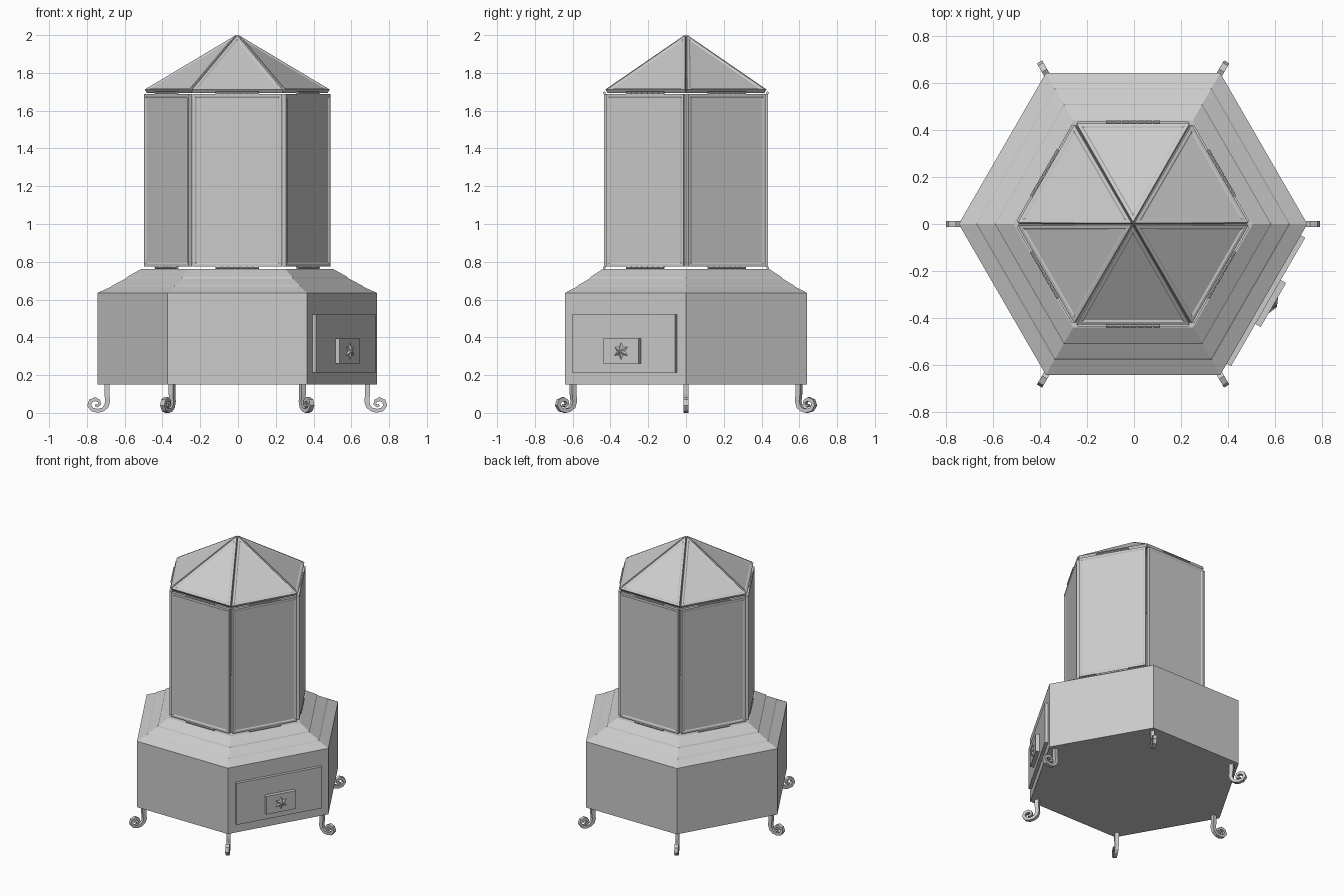
import bpy, bmesh, math
from mathutils import Vector, Matrix

if "Cube" in bpy.data.objects:
    bpy.data.objects.remove(bpy.data.objects["Cube"])

CX = -0.004  # slight offset of the body, balancing the door


def finish(bm, name, mat=None):
    if mat is not None:
        bm.transform(mat)
    bmesh.ops.recalc_face_normals(bm, faces=bm.faces)
    me = bpy.data.meshes.new(name)
    bm.to_mesh(me)
    bm.free()
    ob = bpy.data.objects.new(name, me)
    bpy.context.collection.objects.link(ob)
    return ob


def side(i, half=0.5):
    """Frame for hexagon side i: x = sideways, y = outward, z = up."""
    a = math.radians(60 * (i + half))
    return Matrix.Translation((CX, 0, 0)) @ Matrix.Rotation(a - math.pi / 2, 4, 'Z')


def box(bm, lo, hi):
    c = [(a + b) / 2 for a, b in zip(lo, hi)]
    s = [b - a for a, b in zip(lo, hi)]
    bmesh.ops.create_cube(bm, size=1, matrix=Matrix.Translation(c) @ Matrix.Diagonal((*s, 1)))


def bridge(bm, a, b):
    n = len(a)
    for i in range(n):
        bm.faces.new((a[i], a[(i + 1) % n], b[(i + 1) % n], b[i]))


def inset(pts, d):
    """Shrink a convex counter-clockwise 2D polygon by d."""
    out = []
    for i, p in enumerate(pts):
        u = (p - pts[i - 1]).normalized()
        v = (pts[(i + 1) % len(pts)] - p).normalized()
        n1, n2 = Vector((-u.y, u.x)), Vector((-v.y, v.x))
        out.append(p + (n1 + n2) * d / (1 + n1.dot(n2)))
    return out


def framed_panel(name, outline, thick, mat):
    """Frame with stepped inner edge and a pane recessed on both faces."""
    pts = [Vector(p) for p in outline]
    bm = bmesh.new()
    loops = []
    for d, y in ((0.020, -0.30), (0.013, -0.5), (0, -0.5), (0, 0.5), (0.013, 0.5), (0.020, 0.30)):
        loops.append([bm.verts.new((p.x, y * thick, p.y)) for p in inset(pts, d)])
    for a, b in zip(loops, loops[1:]):
        bridge(bm, a, b)
    bm.faces.new(loops[0])
    bm.faces.new(loops[-1])
    return finish(bm, name, mat)


# Hexagonal base with stepped, sloping shoulders
bm = bmesh.new()
rings = []
for r, z in ((0.74, 0.15), (0.74, 0.635), (0.667, 0.668), (0.66, 0.675),
             (0.588, 0.712), (0.583, 0.720), (0.508, 0.762)):
    rings.append([bm.verts.new((r * math.cos(k * math.pi / 3), r * math.sin(k * math.pi / 3), z))
                  for k in range(6)])
for a, b in zip(rings, rings[1:]):
    bridge(bm, a, b)
bm.faces.new(rings[0])
bm.faces.new(rings[-1])
finish(bm, "hexagonal_base", Matrix.Translation((CX, 0, 0)))

# Tower walls, roof panels and hinges on each of the six sides
T = 0.022
slope_base, slope_top = Vector((0, 0.427, 1.712)), Vector((0, 0.008, 2.0))
up = (slope_top - slope_base).normalized()
normal = Vector((0, up.z, -up.y))
roof = Matrix((Vector((1, 0, 0)), normal, up)).transposed().to_4x4()
roof.translation = slope_base - normal * T / 2
length = (slope_top - slope_base).length
for i in range(6):
    w = 0.236
    framed_panel(f"wall_panel_{i}", [(-w, 0.775), (w, 0.775), (w, 1.687), (-w, 1.687)], T,
                 side(i) @ Matrix.Translation((0, 0.435 - T / 2, 0)))
    framed_panel(f"roof_panel_{i}", [(-0.24, 0), (0.24, 0), (0, length)], T, side(i) @ roof)
    for label, z in (("lower", 0.769), ("upper", 1.694)):
        bm = bmesh.new()
        for k in range(7):
            bmesh.ops.create_cone(
                bm, cap_ends=True, segments=8, radius1=0.0075, radius2=0.0075, depth=0.030,
                matrix=Matrix.Translation((-0.099 + k * 0.033, 0.432, z)) @ Matrix.Rotation(math.pi / 2, 4, 'Y'))
        box(bm, (-0.112, 0.425, z - 0.004), (0.112, 0.434, z + 0.004))
        finish(bm, f"{label}_hinge_{i}", side(i))

# Scroll legs at the six corners
path = [Vector(p) for p in (
    (0.69, 0.155), (0.69, 0.10), (0.686, 0.06), (0.694, 0.034), (0.713, 0.017), (0.74, 0.011),
    (0.768, 0.018), (0.784, 0.040), (0.776, 0.063), (0.752, 0.073), (0.732, 0.063),
    (0.728, 0.046), (0.741, 0.036), (0.752, 0.042))]
for i in range(6):
    bm = bmesh.new()
    sections = []
    for k, p in enumerate(path):
        t = (path[min(k + 1, len(path) - 1)] - path[max(k - 1, 0)]).normalized()
        h = 0.014 - 0.0075 * k / (len(path) - 1)
        if 3 < k < 10:
            h = 0.0105
        n = Vector((-t.y, t.x)) * h
        sections.append([bm.verts.new((s, q.x, q.y)) for s, q in (
            (-0.013, p - n), (0.013, p - n), (0.013, p + n), (-0.013, p + n))])
    for a, b in zip(sections, sections[1:]):
        bridge(bm, a, b)
    bm.faces.new(sections[0])
    bm.faces.new(sections[-1])
    finish(bm, f"scroll_leg_{i}", side(i, 0))

# Door and smaller hatch on the front-right face
door_frame = side(-1)
bm = bmesh.new()
box(bm, (-0.315, 0.635, 0.215), (0.315, 0.662, 0.52))
finish(bm, "door", door_frame)
bm = bmesh.new()
box(bm, (-0.108, 0.655, 0.262), (0.108, 0.688, 0.395))
finish(bm, "door_hatch", door_frame)

# Six-pointed faceted star handle
bm = bmesh.new()
rim = []
for k in range(12):
    a, r = math.pi / 2 + k * math.pi / 6, 0.052 if k % 2 == 0 else 0.026
    rim.append(bm.verts.new((r * math.cos(a), 0.686, 0.327 + r * math.sin(a))))
tip = bm.verts.new((0, 0.705, 0.327))
for k in range(12):
    bm.faces.new((rim[k], rim[(k + 1) % 12], tip))
bm.faces.new(rim)
finish(bm, "star_handle", door_frame)
